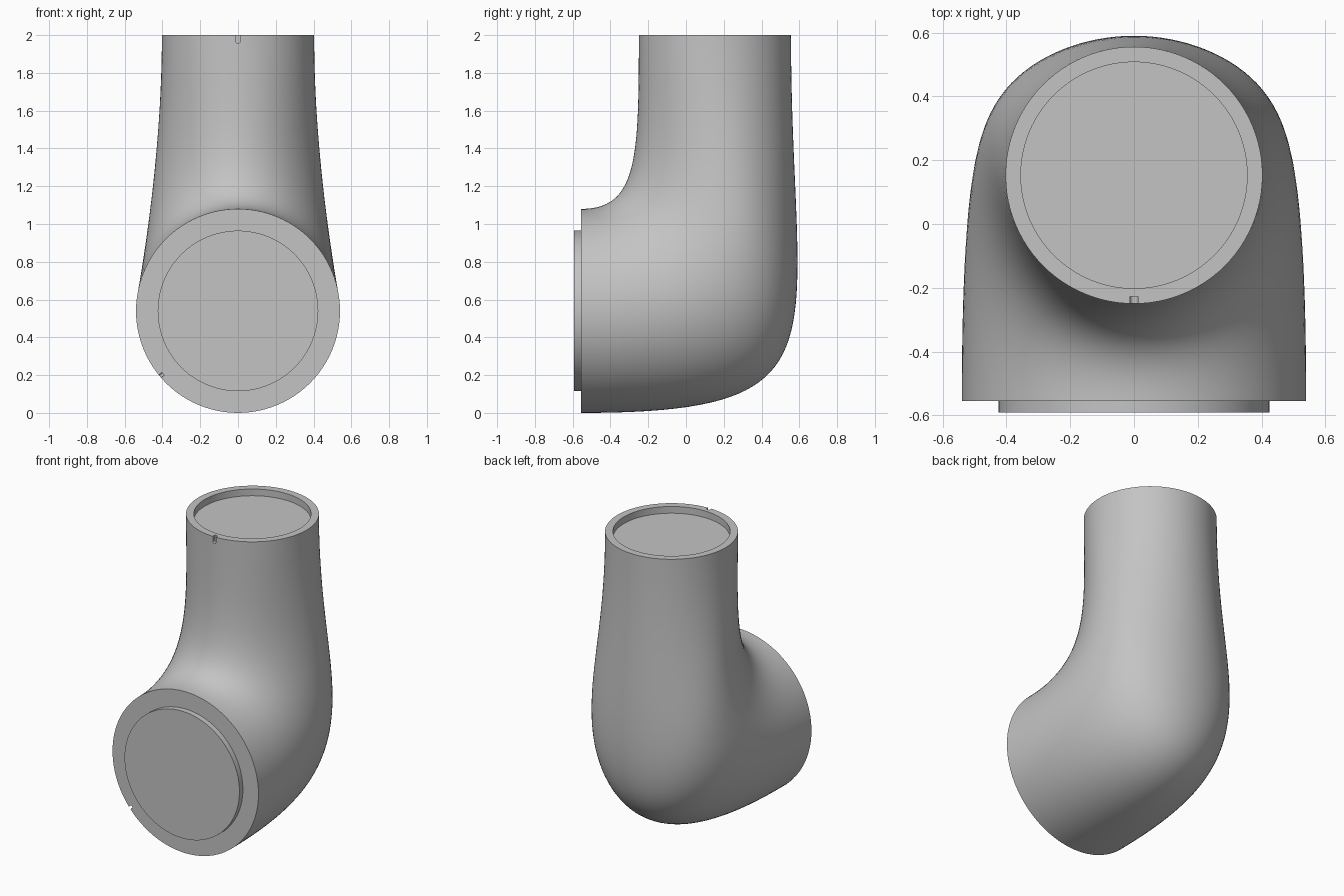
import bpy, bmesh, math
from mathutils import Vector, Matrix

cube = bpy.data.objects.get("Cube")
if cube:
    bpy.data.objects.remove(cube, do_unlink=True)

SEGMENTS, STEPS = 96, 44
FRONT = Vector((0, -0.555, 0.54))
TOP = Vector((0, 0.153, 2.0))
FRONT_R, TOP_R = 0.54, 0.403

grey = bpy.data.materials.new("Plain grey")
grey.use_nodes = True
colour = (0.55, 0.55, 0.55, 1)
grey.diffuse_color = colour
grey.node_tree.nodes["Principled BSDF"].inputs["Base Color"].default_value = colour


def front_point(angle, radius, y=FRONT.y):
    return Vector((radius * math.sin(angle), y, FRONT.z + radius * math.cos(angle)))


def top_point(angle, radius, z=TOP.z):
    return Vector((radius * math.sin(angle), TOP.y - radius * math.cos(angle), z))


def elbow_point(angle, t):
    """Bezier from the front rim to the top rim, square to both openings."""
    k = math.cos(angle)
    p, q = front_point(angle, FRONT_R), top_point(angle, TOP_R)
    a = p + Vector((0, 1.15 - 0.575 * k - 0.275 * k * k, 0))
    b = q - Vector((0, 0, 0.72 - 0.49 * k + 0.42 * k * k))
    s = 1 - t
    return p * s**3 + a * 3 * s * s * t + b * 3 * s * t * t + q * t**3


def finish(bm, name):
    bmesh.ops.recalc_face_normals(bm, faces=bm.faces)
    mesh = bpy.data.meshes.new(name)
    bm.to_mesh(mesh)
    bm.free()
    mesh.materials.append(grey)
    obj = bpy.data.objects.new(name, mesh)
    bpy.context.collection.objects.link(obj)
    return obj


# Elbow shell: front spigot, lofted bend, then the recessed top socket
angles = [math.tau * i / SEGMENTS for i in range(SEGMENTS)]
rings = [[front_point(a, 0.425, y) for a in angles] for y in (-0.592, FRONT.y)]
rings += [[elbow_point(a, j / STEPS) for a in angles] for j in range(STEPS + 1)]
rings += [[top_point(a, 0.355, z) for a in angles] for z in (TOP.z, 1.955)]

bm = bmesh.new()
loops = [[bm.verts.new(p) for p in ring] for ring in rings]
for low, high in zip(loops, loops[1:]):
    for i in range(SEGMENTS):
        n = (i + 1) % SEGMENTS
        bm.faces.new((low[i], low[n], high[n], high[i]))
bm.faces.new(loops[0])
bm.faces.new(loops[-1])
elbow = finish(bm, "elbow_housing")


# Alignment notches: round-ended slots, local y runs outward, local z to the rim
def notch_cutter(name, matrix, width, depth, length):
    r = width / 2
    arc = [math.pi + math.pi * i / 8 for i in range(9)]
    profile = [(r * math.cos(a), r * math.sin(a) - depth + r) for a in arc]
    profile += [(r, 0.03), (-r, 0.03)]
    bm = bmesh.new()
    face = bm.faces.new([bm.verts.new((x, -length, z)) for x, z in profile])
    moved = bmesh.ops.extrude_face_region(bm, geom=[face])["geom"]
    verts = [v for v in moved if isinstance(v, bmesh.types.BMVert)]
    bmesh.ops.translate(bm, verts=verts, vec=(0, length + 0.03, 0))
    bmesh.ops.transform(bm, matrix=matrix, verts=bm.verts)
    cutter = finish(bm, name)
    cutter.hide_render = True
    return cutter


def notch_frame(origin, outward, rimward):
    side = outward.cross(rimward)
    m = Matrix((side, outward, rimward)).transposed().to_4x4()
    m.translation = origin
    return m


key = math.radians(230)
front_rim = front_point(key, FRONT_R)
cutters = [
    notch_cutter("top_notch_cutter",
                 notch_frame(top_point(0, TOP_R), Vector((0, -1, 0)), Vector((0, 0, 1))),
                 0.024, 0.045, 0.022),
    notch_cutter("front_notch_cutter",
                 notch_frame(front_rim, (front_rim - FRONT).normalized(), Vector((0, -1, 0))),
                 0.018, 0.03, 0.022),
]

bpy.ops.object.select_all(action="DESELECT")
elbow.select_set(True)
bpy.context.view_layer.objects.active = elbow
for cutter in cutters:
    mod = elbow.modifiers.new(cutter.name, "BOOLEAN")
    mod.operation = "DIFFERENCE"
    mod.solver = "EXACT"
    mod.object = cutter
    bpy.ops.object.modifier_apply(modifier=mod.name)
    bpy.data.objects.remove(cutter, do_unlink=True)

bpy.ops.object.shade_smooth_by_angle(angle=math.radians(35))
